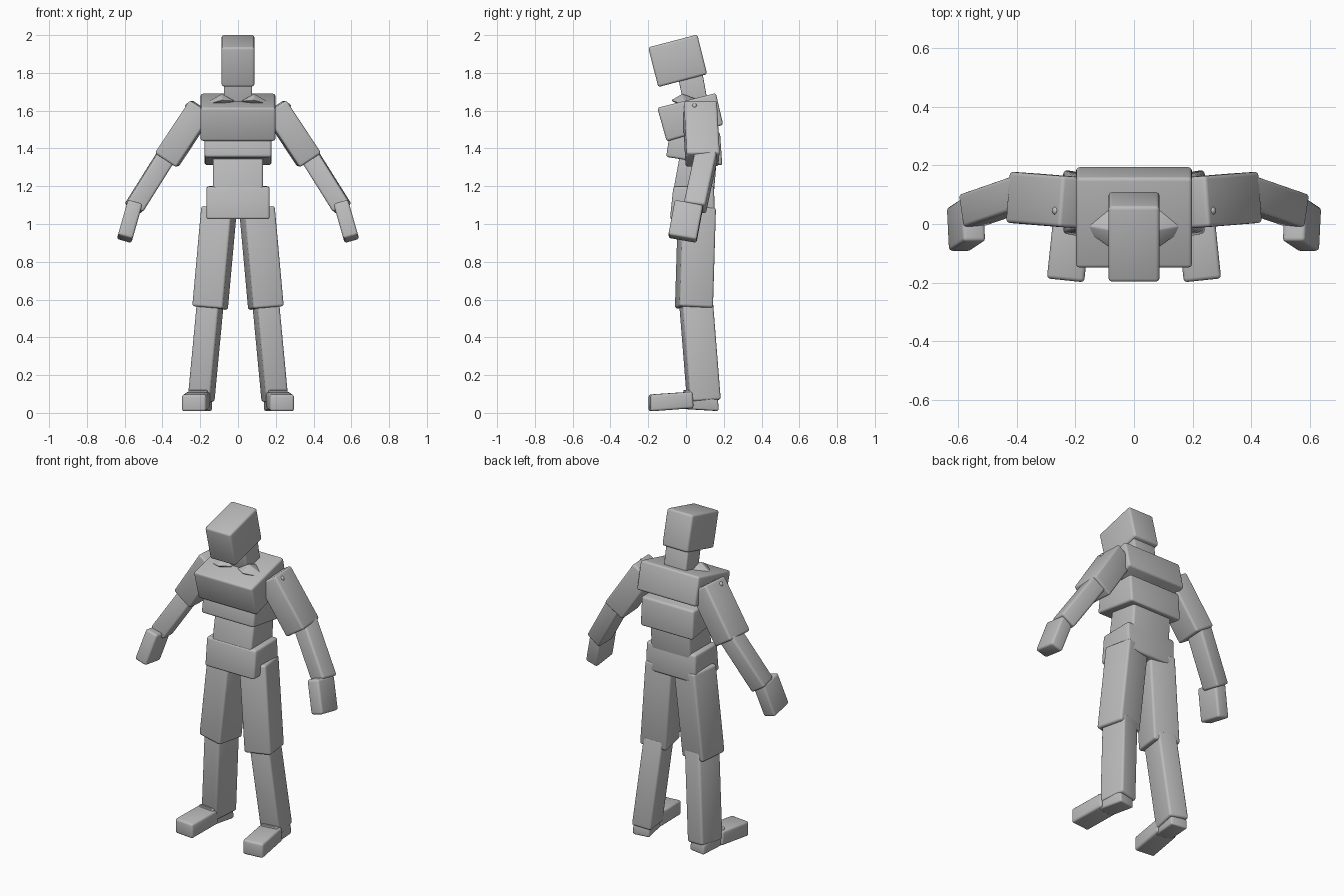
import bpy, bmesh, math
from mathutils import Vector, Matrix

if "Cube" in bpy.data.objects:
    bpy.data.objects.remove(bpy.data.objects["Cube"])

grey = bpy.data.materials.new("plain grey")
grey.diffuse_color = (0.5, 0.5, 0.5, 1)
grey.use_nodes = True
grey.node_tree.nodes["Principled BSDF"].inputs["Base Color"].default_value = grey.diffuse_color


def finish(name, bm, bevel=0.013):
    """Turn a bmesh into a softly rounded block."""
    bmesh.ops.recalc_face_normals(bm, faces=bm.faces)
    if bevel:
        bmesh.ops.bevel(bm, geom=bm.edges[:], offset=bevel, segments=3,
                        profile=0.5, affect='EDGES', clamp_overlap=True)
    me = bpy.data.meshes.new(name)
    bm.to_mesh(me)
    bm.free()
    me.materials.append(grey)
    ob = bpy.data.objects.new(name, me)
    bpy.context.collection.objects.link(ob)
    bpy.context.view_layer.objects.active = ob
    ob.select_set(True)
    bpy.ops.object.shade_smooth_by_angle(angle=math.radians(35))
    ob.select_set(False)
    return ob


def block(name, half, profile, x=0, yaw=0, pivot=0, bevel=0.013):
    """Side profile of (y, z) points extruded across x, optionally turned."""
    bm = bmesh.new()
    a = [bm.verts.new((-half, y, z)) for y, z in profile]
    b = [bm.verts.new((half, y, z)) for y, z in profile]
    bm.faces.new(a)
    bm.faces.new(b)
    n = len(profile)
    for i in range(n):
        j = (i + 1) % n
        bm.faces.new((a[i], a[j], b[j], b[i]))
    turn = (Matrix.Translation((x, pivot, 0)) @ Matrix.Rotation(math.radians(yaw), 4, 'Z')
            @ Matrix.Translation((0, -pivot, 0)))
    bmesh.ops.transform(bm, matrix=turn, verts=bm.verts)
    return finish(name, bm, bevel)


def limb(name, start, end, w, d, yaw=0, bevel=0.013):
    """Box running from start to end, w wide and d deep."""
    s, e = Vector(start), Vector(end)
    axis = (s - e).normalized()
    r = math.radians(yaw)
    front = Vector((-math.sin(r), math.cos(r), 0))
    side = front.cross(axis).normalized()
    front = axis.cross(side)
    m = Matrix((side, front, axis)).transposed().to_4x4()
    m = Matrix.Translation((s + e) / 2) @ m @ Matrix.Diagonal((w, d, (s - e).length, 1))
    bm = bmesh.new()
    bmesh.ops.create_cube(bm, size=1, matrix=m)
    return finish(name, bm, bevel)


# Head, neck and torso
block("head", 0.087, [(-0.2, 1.935), (0.06, 2.003), (0.112, 1.793), (-0.147, 1.725)])
block("neck", 0.075, [(-0.045, 1.79), (0.085, 1.81), (0.12, 1.62), (-0.005, 1.6)], bevel=0.008)
block("chest", 0.198, [(-0.152, 1.615), (0.158, 1.693), (0.197, 1.525), (-0.102, 1.437)])
block("ribs", 0.177, [(-0.085, 1.49), (0.18, 1.485), (0.192, 1.31), (-0.105, 1.355)])
block("belly", 0.133, [(-0.03, 1.38), (0.165, 1.37), (0.145, 1.13), (-0.075, 1.13)])
block("pelvis", 0.167, [(-0.067, 1.198), (0.148, 1.2), (0.153, 1.03), (-0.085, 1.025)])

for label, s in (("left", 1), ("right", -1)):
    # Collar bone wedge, pointing at the shoulder
    bm = bmesh.new()
    tip = bm.verts.new((s * 0.2, 0.0, 1.625))
    wide = [bm.verts.new((s * 0.085, y, z)) for y, z in
            [(-0.08, 1.655), (-0.02, 1.62), (0.05, 1.665), (-0.02, 1.69)]]
    end = bm.verts.new((s * 0.015, -0.03, 1.65))
    for i in range(4):
        j = (i + 1) % 4
        bm.faces.new((tip, wide[i], wide[j]))
        bm.faces.new((end, wide[j], wide[i]))
    finish(label + "_collar_bone", bm, 0.004)

    # Arm
    limb(label + "_upper_arm", (s * 0.193, 0.073, 1.618), (s * 0.378, 0.088, 1.338),
         0.137, 0.175, s * 4)
    limb(label + "_forearm", (s * 0.37, 0.11, 1.375), (s * 0.552, 0.047, 1.085),
         0.1, 0.115, s * -4)
    limb(label + "_hand", (s * 0.547, 0.016, 1.107), (s * 0.6, -0.019, 0.921),
         0.08, 0.152)
    bm = bmesh.new()
    bmesh.ops.create_uvsphere(bm, u_segments=12, v_segments=8, radius=0.014,
                              matrix=Matrix.Translation((s * 0.266, 0.045, 1.625)))
    finish(label + "_shoulder_pin", bm, 0)

    # Leg
    limb(label + "_thigh", (s * 0.1, 0.058, 1.085), (s * 0.148, 0.042, 0.555),
         0.165, 0.18, s * 10)
    limb(label + "_shin", (s * 0.145, 0.052, 0.6), (s * 0.196, 0.095, 0.06),
         0.12, 0.165, s * 10)
    block(label + "_ankle", 0.052, [(-0.01, 0.125), (0.165, 0.07), (0.168, 0.01), (0.0, 0.02)],
          s * 0.205, s * 8, 0.05, bevel=0.01)
    block(label + "_foot", 0.064, [(-0.193, 0.097), (0.03, 0.112), (0.035, 0.025), (-0.193, 0.008)],
          s * 0.222, s * 6, -0.08)
